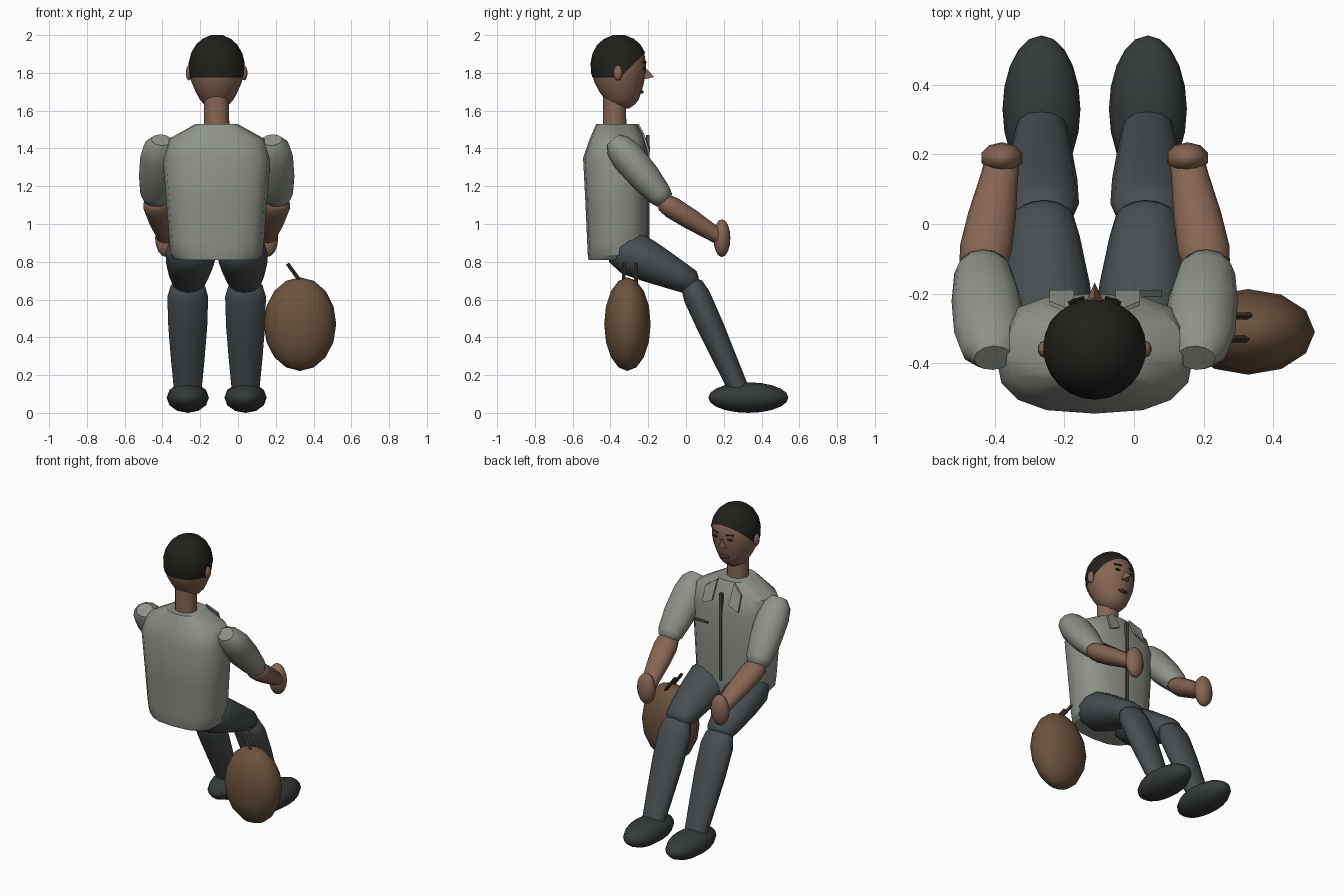
import bpy, bmesh, math
from mathutils import Vector

if "Cube" in bpy.data.objects:
    bpy.data.objects.remove(bpy.data.objects["Cube"])

CX = -0.113  # body centre line


def mat(name, r, g, b):
    m = bpy.data.materials.new(name)
    m.diffuse_color = (r, g, b, 1)
    m.use_nodes = True
    m.node_tree.nodes["Principled BSDF"].inputs["Base Color"].default_value = m.diffuse_color
    return m


SHIRT = mat("shirt_grey", 0.27, 0.29, 0.25)
TRIM = mat("shirt_trim", 0.07, 0.075, 0.07)
SKIN = mat("skin_brown", 0.24, 0.13, 0.085)
PANTS = mat("trouser_grey", 0.065, 0.075, 0.08)
SHOE = mat("shoe_black", 0.036, 0.042, 0.042)
HAIR = mat("hair_black", 0.016, 0.015, 0.012)
LIP = mat("lip_brown", 0.1, 0.03, 0.025)
BAG = mat("bag_brown", 0.15, 0.085, 0.045)
STRAP = mat("strap_brown", 0.06, 0.032, 0.02)


def finish(name, bm, material, angle=50):
    bmesh.ops.recalc_face_normals(bm, faces=bm.faces)
    me = bpy.data.meshes.new(name)
    bm.to_mesh(me)
    bm.free()
    ob = bpy.data.objects.new(name, me)
    bpy.context.collection.objects.link(ob)
    me.materials.append(material)
    bpy.ops.object.select_all(action='DESELECT')
    ob.select_set(True)
    bpy.context.view_layer.objects.active = ob
    bpy.ops.object.shade_smooth_by_angle(angle=math.radians(angle))
    return ob


def skin_rings(bm, rings):
    """Bridge rings of points and cap both ends."""
    vs = [[bm.verts.new(p) for p in r] for r in rings]
    n = len(vs[0])
    for a, b in zip(vs, vs[1:]):
        for i in range(n):
            j = (i + 1) % n
            bm.faces.new((a[i], a[j], b[j], b[i]))
    bm.faces.new(vs[0])
    bm.faces.new(vs[-1])


def spow(v, e):
    return math.copysign(abs(v) ** e, v)


def stack(sections, n, e=1.0, grow=1.0):
    """Horizontal sections (z, half width, back y, front y) -> bmesh."""
    bm = bmesh.new()
    rings = []
    for z, hx, y0, y1 in sections:
        ring = []
        for i in range(n):
            a = 2 * math.pi * i / n
            ring.append((CX + hx * grow * spow(math.cos(a), e),
                         (y0 + y1) / 2 + (y1 - y0) / 2 * grow * spow(math.sin(a), e), z))
        rings.append(ring)
    skin_rings(bm, rings)
    return bm


def limb(name, p0, p1, sections, material, n=12):
    """Tapered limb; sections are (t along axis, lateral radius, other radius)."""
    p0, p1 = Vector(p0), Vector(p1)
    d = (p1 - p0).normalized()
    u = Vector((1, 0, 0))
    u = (u - d * u.dot(d)).normalized()
    v = d.cross(u)
    bm = bmesh.new()
    skin_rings(bm, [[p0.lerp(p1, t) + u * ru * math.cos(2 * math.pi * i / n)
                     + v * rv * math.sin(2 * math.pi * i / n) for i in range(n)]
                    for t, ru, rv in sections])
    return finish(name, bm, material)


def ball(name, c, r, material, seg=12, rings=8, axis='Z'):
    bm = bmesh.new()
    bmesh.ops.create_uvsphere(bm, u_segments=seg, v_segments=rings, radius=1)
    for vert in bm.verts:
        x, y, z = vert.co
        if axis == 'Y':
            x, y, z = x, z, -y
        vert.co = (c[0] + x * r[0], c[1] + y * r[1], c[2] + z * r[2])
    return finish(name, bm, material)


def bar(name, p0, p1, w, t, material):
    """Thin strip from p0 to p1 in a plane facing roughly +y."""
    return limb(name, p0, p1, [(0, w, t), (1, w, t)], material, 4)


def plate(name, pts, thick, material):
    bm = bmesh.new()
    skin_rings(bm, [pts, [(x, y - thick, z) for x, y, z in pts]])
    return finish(name, bm, material, 20)


# Torso
finish("shirt_torso", stack([
    (0.81, 0.215, -0.515, -0.21), (0.835, 0.24, -0.52, -0.205), (0.9, 0.25, -0.523, -0.2),
    (1.1, 0.265, -0.532, -0.2), (1.35, 0.285, -0.545, -0.2),
    (1.45, 0.255, -0.51, -0.22), (1.53, 0.11, -0.475, -0.26)], 16, 0.75), SHIRT, 35)

# Shirt front details
plate("button_placket", [(CX + s * 0.009, -0.192, z) for s, z in
                         ((-1, 0.9), (1, 0.9), (1, 1.47), (-1, 1.47))], 0.02, TRIM)
for s, side in ((-1, "left"), (1, "right")):
    plate("collar_flap_" + side, [(CX + s * x, y, z) for x, y, z in
          ((0.06, -0.25, 1.53), (0.13, -0.222, 1.48), (0.13, -0.19, 1.38), (0.06, -0.19, 1.41))],
          0.012, SHIRT)
plate("pocket_edge", [(x, -0.19, z) for x, z in
                      ((-0.02, 1.25), (0.08, 1.25), (0.08, 1.258), (-0.02, 1.258))], 0.02, TRIM)

# Neck and head
finish("neck", stack([(1.5, 0.069, -0.442, -0.312), (1.56, 0.066, -0.44, -0.315),
                      (1.68, 0.066, -0.44, -0.315)], 14), SKIN)
HEAD = [(1.612, 0.03, -0.37, -0.30), (1.635, 0.068, -0.41, -0.268), (1.66, 0.09, -0.43, -0.25),
        (1.70, 0.111, -0.458, -0.236), (1.75, 0.133, -0.485, -0.222),
        (1.80, 0.143, -0.498, -0.214), (1.85, 0.143, -0.5, -0.212), (1.90, 0.131, -0.49, -0.22),
        (1.945, 0.105, -0.465, -0.245), (1.975, 0.072, -0.43, -0.278), (1.994, 0.03, -0.385, -0.325)]
finish("head", stack(HEAD, 20), SKIN)

# Hair cap cut along the hairline
bm = stack([(z + 0.006 * (z - 1.6) / 0.394, hx, a, b) for z, hx, a, b in HEAD], 24, grow=1.035)
for co, no in (((0, 0, 1.775), (0, 0, -1)), ((0, -0.345, 1.78), (0, 0.13, -0.13))):
    bmesh.ops.bisect_plane(bm, geom=bm.verts[:] + bm.edges[:] + bm.faces[:],
                           plane_co=co, plane_no=no, clear_outer=True)
finish("hair", bm, HAIR)

# Face
bm = bmesh.new()
base = [bm.verts.new((CX + x, -0.225, z)) for x, z in ((-0.026, 1.765), (0.026, 1.765), (0, 1.84))]
tip = bm.verts.new((CX, -0.168, 1.778))
bm.faces.new(base)
for i in range(3):
    bm.faces.new((base[i], base[(i + 1) % 3], tip))
finish("nose", bm, SKIN)
ball("mouth", (CX, -0.236, 1.70), (0.034, 0.012, 0.01), LIP)
for s, side in ((-1, "left"), (1, "right")):
    ball("eye_" + side, (CX + s * 0.052, -0.222, 1.825), (0.018, 0.009, 0.008), HAIR)
    bar("eyebrow_" + side, (CX + s * 0.03, -0.212, 1.856), (CX + s * 0.075, -0.228, 1.858),
        0.006, 0.006, HAIR)
    ball("ear_" + side, (CX + s * 0.146, -0.36, 1.80), (0.018, 0.024, 0.04), SKIN, 10, 8)

# Arms and legs, one pass per side
for s, side in ((-1, "left"), (1, "right")):
    def P(x, y, z):
        return (CX + s * x, y, z)
    limb("upper_arm_" + side, P(0.292, -0.385, 1.445), P(0.325, -0.105, 1.115), [
        (0, 0.055, 0.045), (0.1, 0.09, 0.074), (0.28, 0.103, 0.088), (0.6, 0.1, 0.083),
        (0.88, 0.083, 0.066), (0.97, 0.066, 0.052), (1, 0.03, 0.025)], SHIRT)
    limb("forearm_" + side, P(0.325, -0.135, 1.125), P(0.265, 0.185, 0.925), [
        (0, 0.035, 0.03), (0.06, 0.068, 0.05), (0.2, 0.075, 0.058), (0.5, 0.069, 0.055),
        (0.85, 0.054, 0.044), (1, 0.05, 0.04)], SKIN)
    ball("hand_" + side, P(0.267, 0.19, 0.925), (0.062, 0.045, 0.1), SKIN, 10, 8)
    limb("thigh_" + side, P(0.13, -0.4, 0.9), P(0.152, 0.05, 0.68), [
        (0, 0.05, 0.05), (0.08, 0.105, 0.095), (0.25, 0.135, 0.12), (0.5, 0.127, 0.105),
        (0.8, 0.105, 0.08), (0.95, 0.088, 0.066), (1, 0.055, 0.04)], PANTS)
    limb("shin_" + side, P(0.153, 0.02, 0.70), P(0.153, 0.295, 0.09), [
        (0, 0.055, 0.035), (0.04, 0.09, 0.06), (0.14, 0.108, 0.072), (0.4, 0.103, 0.07),
        (0.7, 0.088, 0.061), (1, 0.07, 0.052)], PANTS)
    ball("shoe_" + side, P(0.153, 0.33, 0.081), (0.112, 0.212, 0.081), SHOE, 12, 10, 'Y')

# Hand bag with two straps
ball("bag", (0.328, -0.31, 0.47), (0.192, 0.123, 0.248), BAG, 12, 8)
for y, side in ((-0.33, "back"), (-0.265, "front")):
    bar("bag_strap_" + side, (0.335, y, 0.69), (0.262, y, 0.79), 0.01, 0.01, STRAP)
